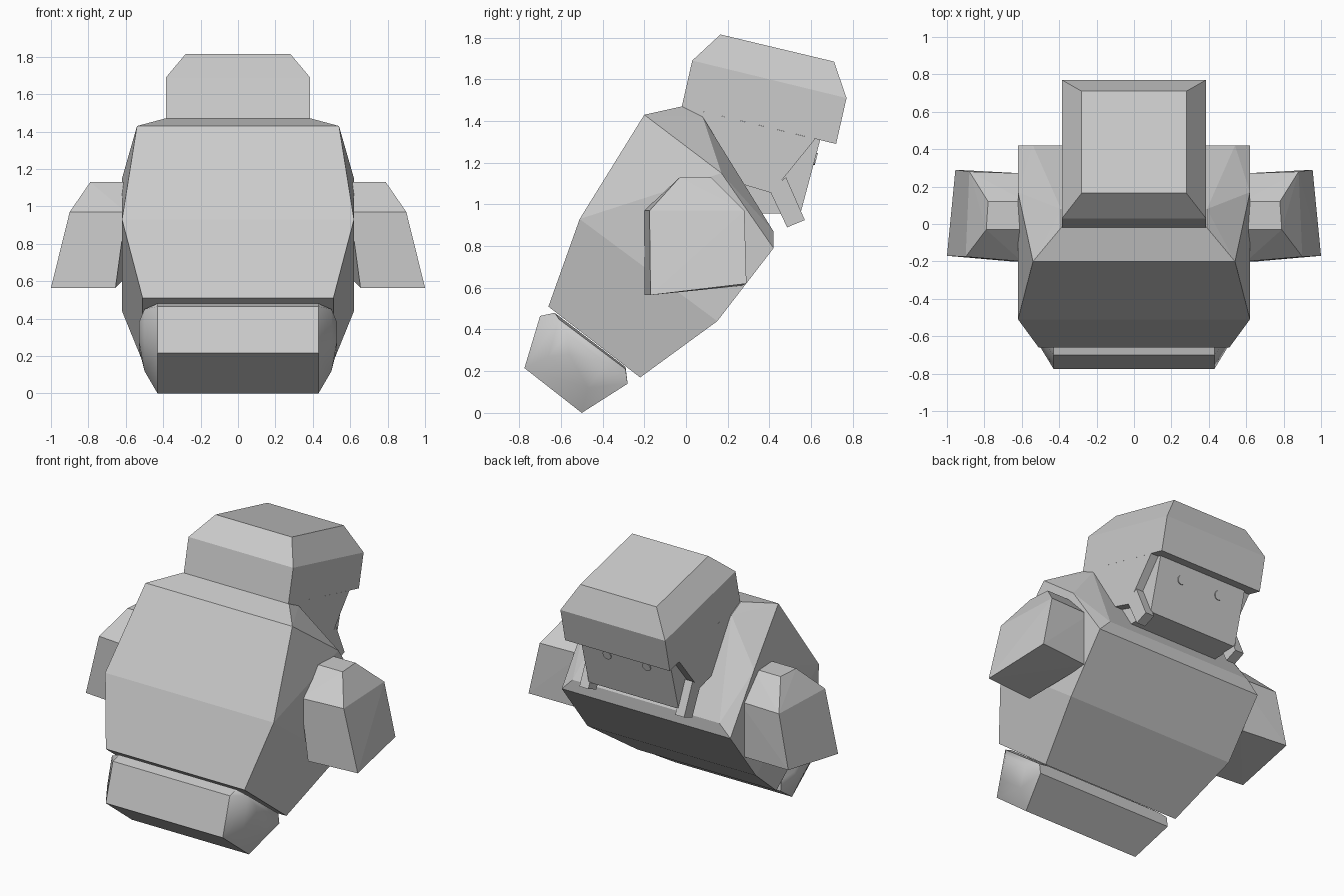
import bpy, bmesh, math
from mathutils import Vector, Matrix

if "Cube" in bpy.data.objects:
    bpy.data.objects.remove(bpy.data.objects["Cube"])

grey = bpy.data.materials.new("plain grey")
grey.diffuse_color = (0.6, 0.6, 0.6, 1)
grey.use_nodes = True
grey.node_tree.nodes["Principled BSDF"].inputs["Base Color"].default_value = grey.diffuse_color


def finish(name, bm, smooth_ends=False):
    bmesh.ops.recalc_face_normals(bm, faces=bm.faces)
    if smooth_ends:
        for f in bm.faces:
            f.smooth = abs(f.normal.x) > 0.25
    me = bpy.data.meshes.new(name)
    bm.to_mesh(me)
    bm.free()
    me.materials.append(grey)
    ob = bpy.data.objects.new(name, me)
    bpy.context.collection.objects.link(ob)
    return ob


def solid(name, points, mirror=True, smooth_ends=False):
    """Convex block round the points, mirrored across x."""
    bm = bmesh.new()
    for x, y, z in points:
        bm.verts.new((x, y, z))
        if mirror:
            bm.verts.new((-x, y, z))
    res = bmesh.ops.convex_hull(bm, input=bm.verts[:])
    loose = [v for v in bm.verts if not v.link_faces]
    bmesh.ops.delete(bm, geom=loose, context='VERTS')
    bmesh.ops.dissolve_limit(bm, angle_limit=math.radians(2),
                             verts=bm.verts[:], edges=bm.edges[:])
    return finish(name, bm, smooth_ends)


def at(x, profile):
    return [(x, y, z) for y, z in profile]


# Leaning torso with a sloping shoulder and neck opening
solid("torso",
      at(0.51, [(-0.66, 0.51), (-0.22, 0.17)])
      + at(0.62, [(-0.51, 0.93), (0.15, 0.44), (0.17, 1.15), (0.42, 0.79)])
      + at(0.54, [(-0.20, 1.43)])
      + at(0.39, [(-0.02, 1.47), (0.08, 1.42)])
      + at(0.54, [(0.42, 0.87)]))

# Base block with softened ends
solid("base",
      at(0.43, [(-0.70, 0.465), (-0.775, 0.215), (-0.50, 0.0),
                (-0.28, 0.15), (-0.29, 0.22), (-0.63, 0.48)])
      + at(0.50, [(-0.28, 0.14), (-0.29, 0.21), (-0.61, 0.45), (-0.66, 0.27),
                  (-0.47, 0.12)])
      + at(0.53, [(-0.57, 0.38), (-0.56, 0.28), (-0.38, 0.24)]),
      smooth_ends=True)

# Crown of the head, bevelled at the top, with a brim over the face
solid("head_crown",
      at(0.28, [(0.165, 1.815), (0.71, 1.685)])
      + at(0.385, [(0.03, 1.69), (0.77, 1.51), (0.72, 1.29), (-0.02, 1.47)]))

# Lower head sides and the face set between them
solid("head_sides", at(0.385, [(-0.02, 1.47), (0.62, 1.314), (0.47, 1.13),
                               (0.41, 1.055), (0.26, 1.10)]))
solid("face", at(0.33, [(0.645, 1.315), (0.55, 0.96), (0.36, 0.955),
                        (0.2, 1.15), (0.3, 1.40)]))

for side, s in (("left", -1), ("right", 1)):
    # Jaw straps
    strap = [(0.48, 1.13), (0.57, 0.925), (0.485, 0.89), (0.40, 1.07)]
    solid(side + "_jaw_strap", at(s * 0.32, strap) + at(s * 0.385, strap), mirror=False)

    # Thin round eyes on the sloping face
    down = Vector((0, -0.095, -0.355)).normalized()
    across = Vector((1, 0, 0))
    out = across.cross(down)
    if out.y < 0:
        out = -out
    centre = Vector((s * 0.145, 0.645, 1.315)) + down * 0.10 + out * 0.002
    bm = bmesh.new()
    rot = Matrix((across, down, out)).transposed().to_4x4()
    bmesh.ops.create_cone(bm, cap_ends=True, segments=16, radius1=0.03, radius2=0.03,
                          depth=0.008, matrix=Matrix.Translation(centre) @ rot)
    finish(side + "_eye", bm)

    # Stubby arms, flaring outwards to the bottom
    arm = [(0.58, -0.03, 1.13), (0.79, -0.03, 1.13), (0.58, 0.12, 1.13), (0.78, 0.12, 1.13),
           (0.60, -0.20, 0.97), (0.90, -0.175, 0.97), (0.58, 0.27, 0.97), (0.88, 0.28, 0.97),
           (0.655, -0.20, 0.565), (1.0, -0.17, 0.565), (0.61, 0.27, 0.61), (0.955, 0.29, 0.62)]
    solid(side + "_arm", [(s * x, y, z) for x, y, z in arm], mirror=False)
